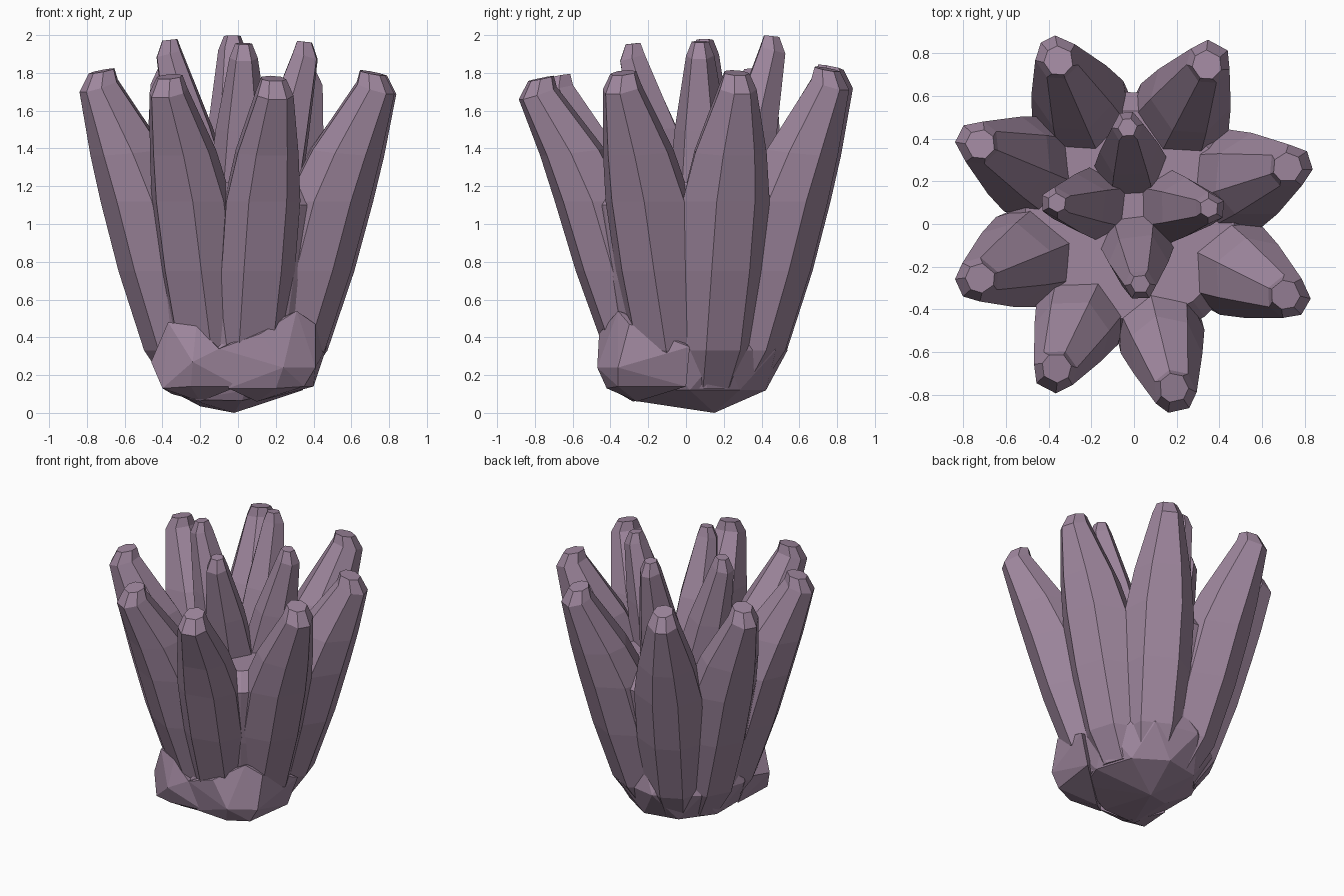
import bpy, bmesh, math, random
from mathutils import Vector

if "Cube" in bpy.data.objects:
    bpy.data.objects.remove(bpy.data.objects["Cube"])

random.seed(4)
mauve = bpy.data.materials.new("mauve_stone")
mauve.diffuse_color = (0.35, 0.245, 0.345, 1)
mauve.use_nodes = True
mauve.node_tree.nodes["Principled BSDF"].inputs["Base Color"].default_value = mauve.diffuse_color


def finish(bm, name):
    bmesh.ops.recalc_face_normals(bm, faces=bm.faces)
    me = bpy.data.meshes.new(name)
    bm.to_mesh(me)
    bm.free()
    me.materials.append(mauve)
    ob = bpy.data.objects.new(name, me)
    bpy.context.collection.objects.link(ob)
    return ob


def crystal(name, tip, rings, origin, sides):
    """Tapered faceted spike; rings = (z, share of the way to the tip, radius, tilt)."""
    bm = bmesh.new()
    o, t = Vector(origin), Vector(tip)
    heading = math.atan2(t.y - o.y, t.x - o.x)
    jitter = [random.uniform(-0.12, 0.12) for _ in range(sides)]
    loops = []
    for z, share, r, tilt in rings:
        c = o.lerp(t, share)
        loop = []
        for i in range(sides):
            a = 2 * math.pi * (i + 0.5) / sides + jitter[i]
            loop.append(bm.verts.new((c.x + r * math.cos(a + heading),
                                      c.y + r * math.sin(a + heading),
                                      z - tilt * math.cos(a))))
        loops.append(loop)
    for low, high in zip(loops, loops[1:]):
        for i in range(sides):
            j = (i + 1) % sides
            bm.faces.new((low[i], low[j], high[j], high[i]))
    bm.faces.new(loops[0][::-1])
    bm.faces.new(loops[-1])
    return finish(bm, name)


def rock(name, points):
    """Faceted stone wrapped round a few points."""
    bm = bmesh.new()
    for p in points:
        bm.verts.new(p)
    res = bmesh.ops.convex_hull(bm, input=bm.verts)
    bmesh.ops.delete(bm, geom=[v for v in res["geom_interior"]
                               if isinstance(v, bmesh.types.BMVert)], context='VERTS')
    return finish(bm, name)


# outer ring of eight leaning crystals: tip x, tip y, top height, width factor
outer = [(-0.36, 0.78, 1.85, 1.06), (0.35, 0.76, 1.84, 1.05),
         (-0.735, 0.38, 1.83, 1.08), (0.735, 0.27, 1.82, 1.1),
         (-0.735, -0.26, 1.83, 1.08), (0.725, -0.34, 1.82, 1.04),
         (-0.37, -0.69, 1.80, 0.98), (0.19, -0.785, 1.79, 0.95)]
for n, (x, y, top, w) in enumerate(outer):
    crystal(f"outer_crystal_{n + 1}", (x, y),
            [(0.13, 0.25, 0.15 * w, 0), (0.33, 0.365, 0.2 * w, 0),
             (0.75, 0.52, 0.223 * w, 0), (1.12, 0.65, 0.225 * w, 0),
             (1.38, 0.785, 0.185 * w, 0.02), (top - 0.1, 1.0, 0.104, 0.035),
             (top - 0.02, 0.98, 0.07, 0.015)], (-0.02, 0.06), 7)

# solid body that makes the valleys between the outer crystals shallow
crystal("crystal_body", (1, 0.06),
        [(0.13, 0, 0.36, 0), (0.35, 0, 0.445, 0), (0.7, 0, 0.525, 0),
         (1.1, 0, 0.59, 0), (1.22, 0, 0.5, 0)], (-0.02, 0.04), 16)

# four slimmer crystals in the middle
inner = [(-0.03, 0.455, 2.0), (-0.365, 0.1, 1.98), (0.355, 0.075, 1.97), (0.03, -0.285, 1.96)]
for n, (x, y, top) in enumerate(inner):
    crystal(f"inner_crystal_{n + 1}", (x, y),
            [(0.3, 0.3, 0.12, 0), (1.2, 0.52, 0.172, 0),
             (1.5, 0.71, 0.14, 0.01), (top - 0.08, 1.0, 0.075, 0.02),
             (top - 0.005, 0.99, 0.045, 0.005)], (0, 0.09), 6)

# rounded stone foot, lowest point a little behind the centre
foot = [(-0.02, 0.15, 0.0), (-0.2, 0.08, 0.035), (0.02, -0.28, 0.065), (-0.25, -0.3, 0.07)]
for z, r in ((0.12, 0.39), (0.33, 0.5), (0.6, 0.42)):
    for i in range(9):
        a = 2 * math.pi * (i + 0.5 * (z == 0.33)) / 9
        foot.append((r * math.cos(a) * 0.93 - 0.02,
                     r * math.sin(a) * (1.05 if math.sin(a) > 0 else 0.86) + 0.02, z))
rock("stone_foot", foot)

# two lumps on the front corners of the foot
rock("left_lump", [(-0.37, -0.36, 0.48), (-0.22, -0.42, 0.46), (-0.1, -0.43, 0.34),
                   (-0.46, -0.31, 0.27), (-0.24, -0.47, 0.27), (-0.4, -0.37, 0.13),
                   (-0.25, -0.42, 0.14), (0.0, -0.4, 0.14), (-0.2, -0.28, 0.06),
                   (-0.15, -0.1, 0.4), (-0.4, -0.1, 0.3), (-0.35, -0.1, 0.1)])
rock("right_lump", [(0.31, -0.36, 0.54), (0.41, -0.3, 0.47), (-0.1, -0.43, 0.34),
                    (0.12, -0.46, 0.42), (0.24, -0.47, 0.24), (0.41, -0.36, 0.24),
                    (0.35, -0.36, 0.14), (0.2, -0.42, 0.13), (-0.05, -0.4, 0.13),
                    (0.47, 0.02, 0.35), (0.2, -0.1, 0.45), (0.1, -0.26, 0.06),
                    (0.4, 0.0, 0.14)])
